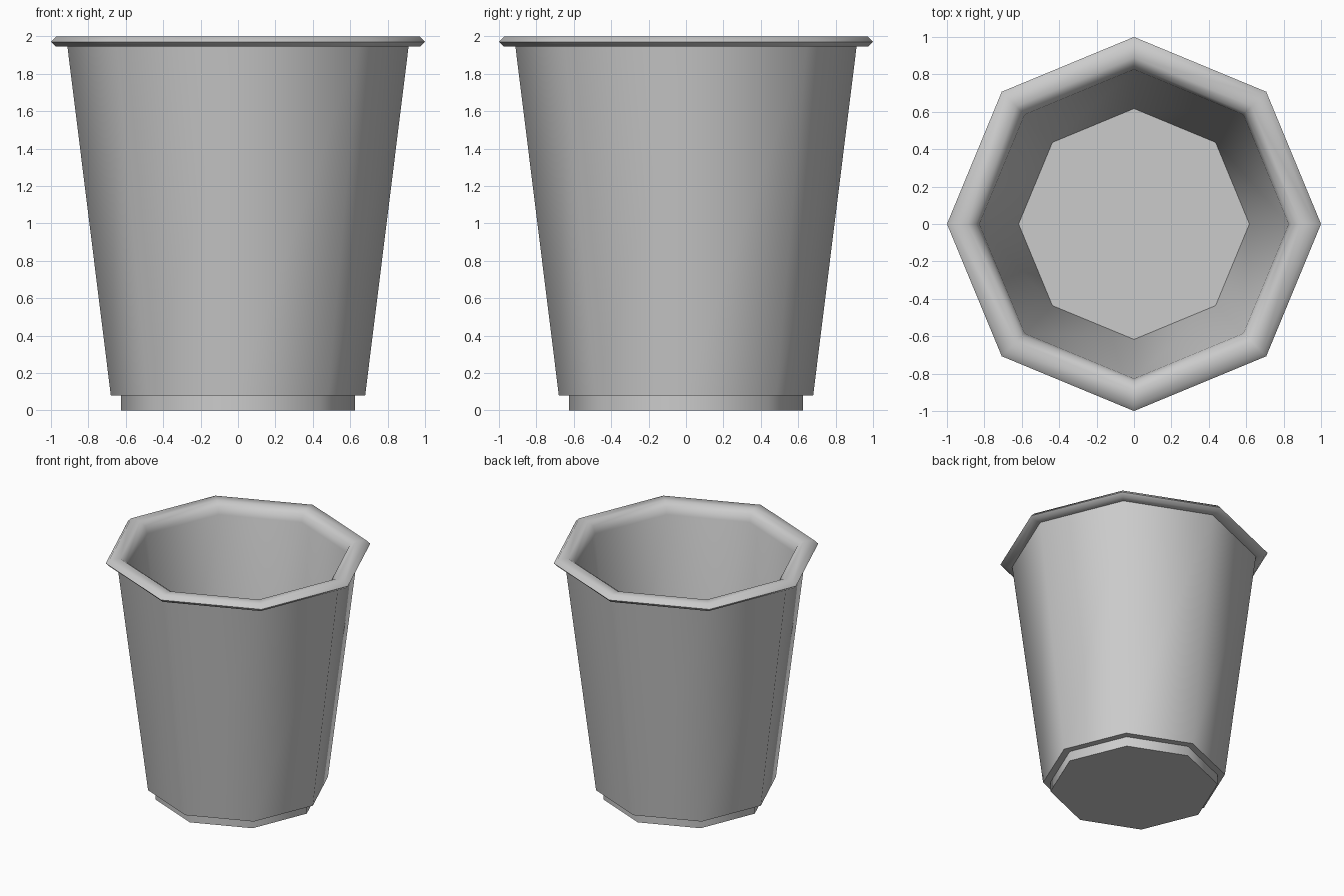
import bpy, bmesh, math

if "Cube" in bpy.data.objects:
    bpy.data.objects.remove(bpy.data.objects["Cube"])

SIDES = 8


def lathe(name, profile):
    """Spin an (r, z) profile around z; points with r = 0 become poles."""
    bm = bmesh.new()
    rings = []
    for r, z in profile:
        if r == 0:
            rings.append([bm.verts.new((0, 0, z))] * SIDES)
        else:
            rings.append([bm.verts.new((r * math.cos(2 * math.pi * i / SIDES),
                                        r * math.sin(2 * math.pi * i / SIDES), z))
                          for i in range(SIDES)])
    for low, high in zip(rings, rings[1:]):
        for i in range(SIDES):
            j = (i + 1) % SIDES
            corners = list(dict.fromkeys((low[i], low[j], high[j], high[i])))
            bm.faces.new(corners)
    bmesh.ops.recalc_face_normals(bm, faces=bm.faces)
    mesh = bpy.data.meshes.new(name)
    bm.to_mesh(mesh)
    bm.free()
    obj = bpy.data.objects.new(name, mesh)
    bpy.context.collection.objects.link(obj)
    bpy.context.view_layer.objects.active = obj
    obj.select_set(True)
    bpy.ops.object.shade_smooth_by_angle(angle=math.radians(55))
    obj.select_set(False)
    return obj


# Cup: recessed foot, tapered outer wall, rolled rim, inner wall and floor
lathe("cup", [
    (0, 0), (0.625, 0), (0.625, 0.08), (0.68, 0.08),    # foot and step
    (0.912, 1.945),                                     # outer wall
    (0.975, 1.945), (1.0, 1.97), (0.97, 2.0),           # rim outside
    (0.89, 2.0), (0.845, 1.97), (0.827, 1.91),          # rim inside
    (0.617, 0.12), (0, 0.12),                           # inner wall and floor
])
